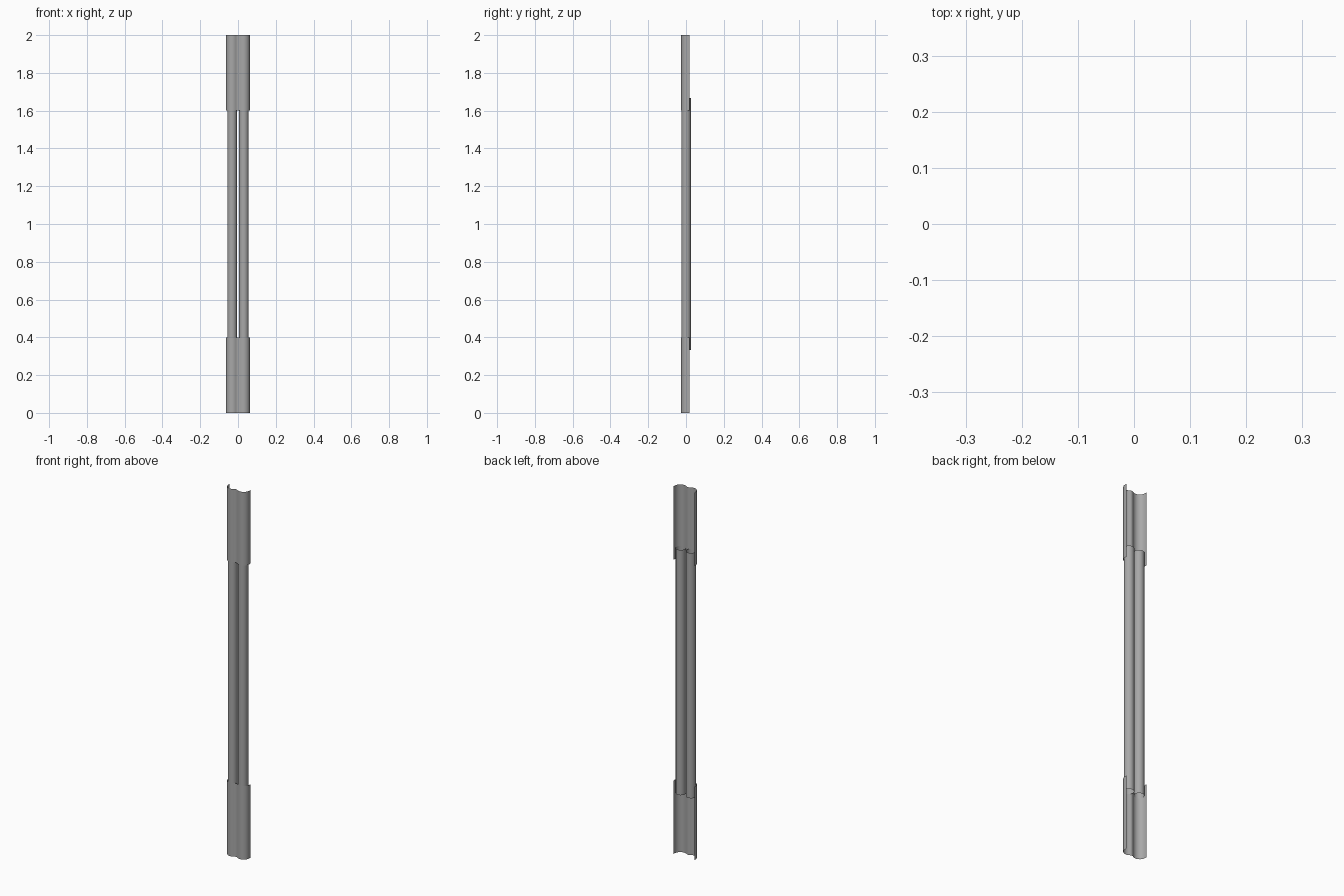
import bpy
import math

if "Cube" in bpy.data.objects:
    bpy.data.objects.remove(bpy.data.objects["Cube"])

# Dark grey metal shared by every part
metal = bpy.data.materials.new("dark_grey_metal")
metal.diffuse_color = (0.39, 0.39, 0.39, 1.0)
metal.use_nodes = True
metal.node_tree.nodes["Principled BSDF"].inputs["Base Color"].default_value = metal.diffuse_color


def extrude_strip(name, profile, z0, z1, closed=False):
    """Sweep a thin open or closed profile straight up from z0 to z1."""
    n = len(profile)
    verts = [(x, y, z) for z in (z0, z1) for x, y in profile]
    count = n if closed else n - 1
    faces = [(i, (i + 1) % n, n + (i + 1) % n, n + i) for i in range(count)]
    mesh = bpy.data.meshes.new(name)
    mesh.from_pydata(verts, [], faces)
    mesh.materials.append(metal)
    ob = bpy.data.objects.new(name, mesh)
    bpy.context.collection.objects.link(ob)
    bpy.ops.object.select_all(action='DESELECT')
    ob.select_set(True)
    bpy.context.view_layer.objects.active = ob
    bpy.ops.object.shade_smooth_by_angle(angle=math.radians(40))
    return ob


# Twin open-ended tubes, side by side with a narrow gap
R = 0.025
for side, cx in (("left", -0.031), ("right", 0.031)):
    ring = [(cx + R * math.cos(2 * math.pi * i / 24),
             0.0005 + R * math.sin(2 * math.pi * i / 24)) for i in range(24)]
    extrude_strip("tube_" + side, ring, 0.333, 1.667, closed=True)

# Thin sleeve section: straight sides, rounded front lobes, shallow middle dip
SR = 0.033
CX, CY = 0.03, 0.0075
half = [(CX + SR, 0.018)]
half += [(CX + SR * math.cos(math.radians(a)), CY - SR * math.sin(math.radians(a)))
         for a in range(0, 121, 10)]
half += [(0.0065, -0.0168), (0.0, -0.0155)]
profile = [(-x, y) for x, y in half[:-1]] + half[::-1]

# Sleeves at the bottom and top ends, open at the back
extrude_strip("lower_sleeve", profile, 0.0, 0.4)
extrude_strip("upper_sleeve", profile, 1.6, 2.0)
